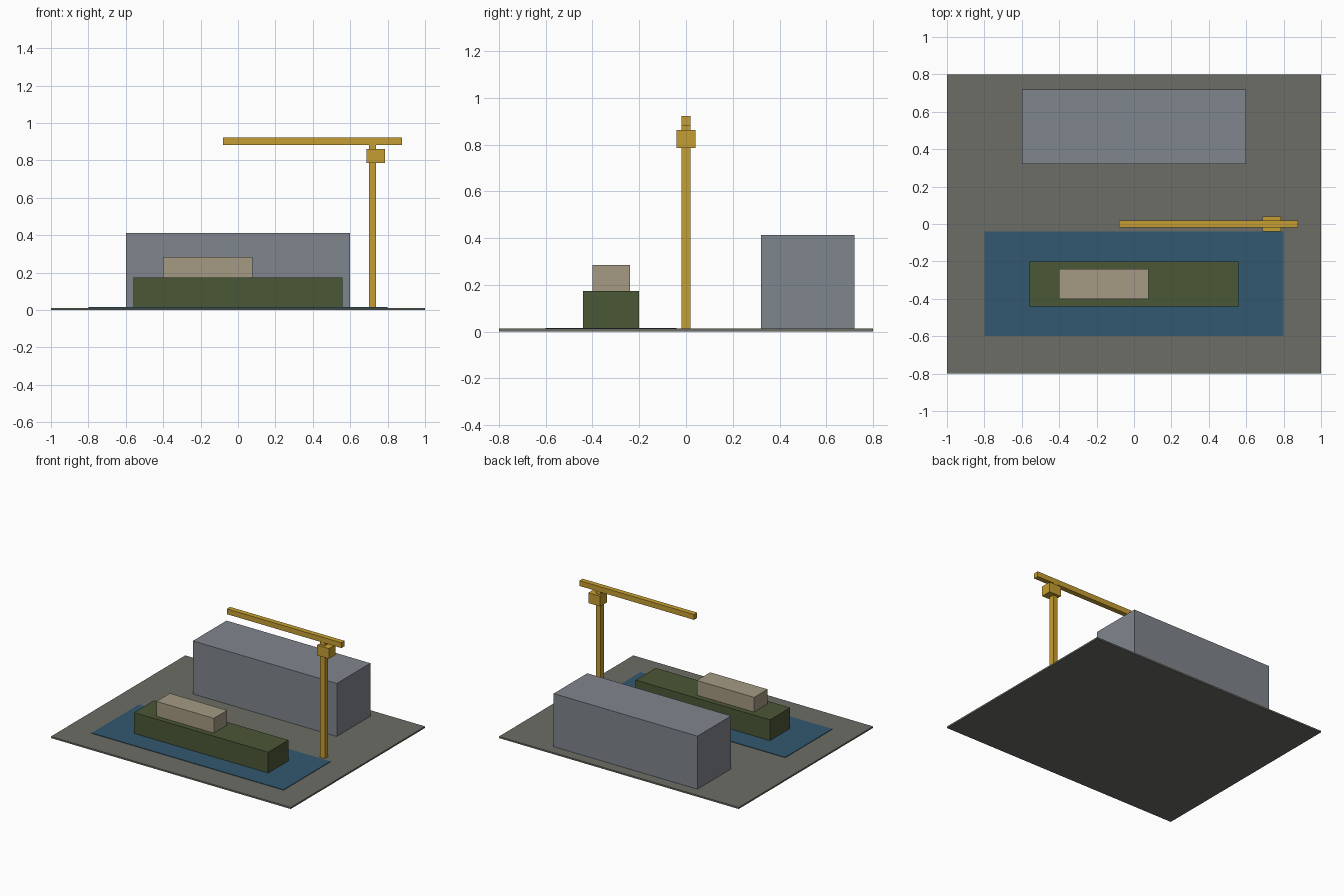
import bpy, bmesh

if "Cube" in bpy.data.objects:
    bpy.data.objects.remove(bpy.data.objects["Cube"])


def material(name, rgb):
    # sRGB 0-255 to linear
    lin = [((c / 255 + 0.055) / 1.055) ** 2.4 for c in rgb]
    m = bpy.data.materials.new(name)
    m.diffuse_color = (*lin, 1)
    m.use_nodes = True
    m.node_tree.nodes["Principled BSDF"].inputs["Base Color"].default_value = m.diffuse_color
    return m


def box(name, x, y, z, mat):
    # axis-aligned box from its three ranges
    bm = bmesh.new()
    bmesh.ops.create_cube(bm, size=1)
    for v in bm.verts:
        v.co = [r[0] if c < 0 else r[1] for c, r in zip(v.co, (x, y, z))]
    me = bpy.data.meshes.new(name)
    bm.to_mesh(me)
    bm.free()
    me.materials.append(mat)
    ob = bpy.data.objects.new(name, me)
    bpy.context.collection.objects.link(ob)
    return ob


concrete = material("concrete", (108, 109, 101))
water = material("water blue", (50, 89, 112))
steel = material("shed grey", (128, 134, 141))
green = material("hull green", (75, 87, 53))
tan = material("cabin tan", (165, 154, 131))
yellow = material("crane yellow", (198, 158, 51))

# Quay slab and dock basin
box("quay_slab", (-1, 1), (-0.8, 0.8), (0, 0.012), concrete)
box("water_basin", (-0.8, 0.8), (-0.6, -0.04), (0.008, 0.016), water)

# Warehouse
box("warehouse", (-0.6, 0.6), (0.32, 0.72), (0.012, 0.412), steel)

# Ship
box("ship_hull", (-0.56, 0.56), (-0.44, -0.2), (0.012, 0.173), green)
box("ship_cabin", (-0.4, 0.078), (-0.4, -0.24), (0.173, 0.284), tan)

# Crane
box("crane_mast", (0.7, 0.738), (-0.02, 0.02), (0.012, 0.884), yellow)
box("crane_cab", (0.688, 0.787), (-0.04, 0.04), (0.785, 0.862), yellow)
box("crane_jib", (-0.08, 0.876), (-0.019, 0.019), (0.882, 0.922), yellow)
